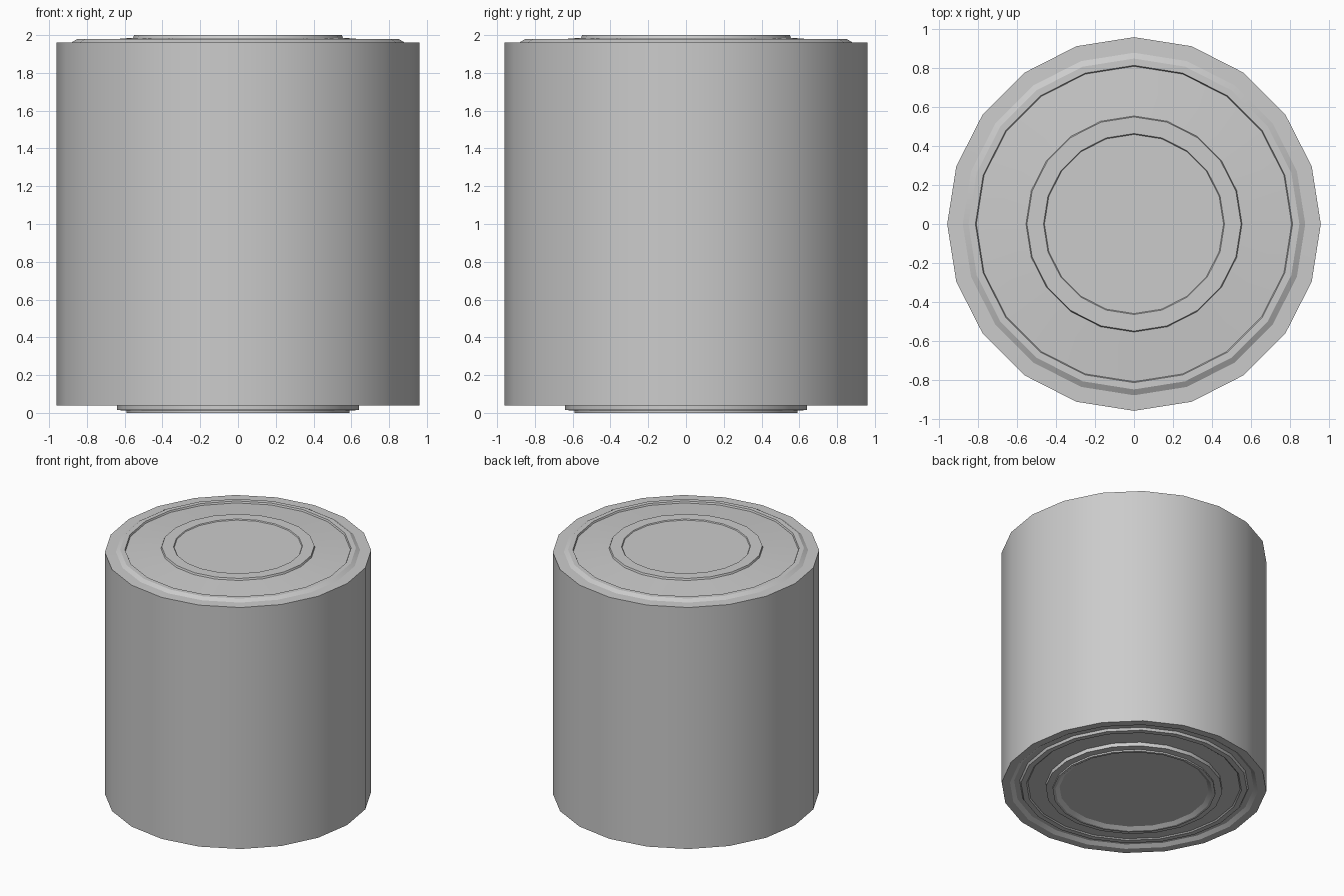
import bpy, bmesh, math

if "Cube" in bpy.data.objects:
    bpy.data.objects.remove(bpy.data.objects["Cube"])

SIDES = 20


def lathe(name, profile):
    """Spin a (radius, z) profile around z; a radius of 0 closes the end."""
    bm = bmesh.new()
    rings = []
    for r, z in profile:
        if r == 0:
            rings.append([bm.verts.new((0, 0, z))] * SIDES)
        else:
            rings.append([bm.verts.new((r * math.cos(2 * math.pi * i / SIDES),
                                        r * math.sin(2 * math.pi * i / SIDES), z))
                          for i in range(SIDES)])
    for low, high in zip(rings, rings[1:]):
        for i in range(SIDES):
            j = (i + 1) % SIDES
            loop = list(dict.fromkeys((low[i], low[j], high[j], high[i])))
            bm.faces.new(loop)
    me = bpy.data.meshes.new(name)
    bm.to_mesh(me)
    bm.free()
    ob = bpy.data.objects.new(name, me)
    bpy.context.collection.objects.link(ob)
    bpy.ops.object.select_all(action='DESELECT')
    ob.select_set(True)
    bpy.context.view_layer.objects.active = ob
    bpy.ops.object.shade_smooth_by_angle(angle=math.radians(25))
    return ob


# Profiles run from bottom to top so that faces point outwards.
# Base: raised foot with a dished centre, and a shallow groove near the edge
lathe("base", [
    (0, 0.02), (0.54, 0.02), (0.57, 0.0), (0.59, 0.0), (0.59, 0.012),
    (0.64, 0.015), (0.64, 0.045), (0.77, 0.05), (0.78, 0.042),
    (0.82, 0.042), (0.83, 0.06), (0.87, 0.06), (0.90, 0.04), (0.96, 0.04)])

# Straight side wall
lathe("side_wall", [(0.96, 0.04), (0.96, 1.96)])

# Lid: bevelled rim, gently sloping ring and raised centre disc
lathe("lid", [
    (0.96, 1.96), (0.88, 1.962), (0.85, 1.98), (0.815, 1.98), (0.81, 1.967),
    (0.555, 1.986), (0.55, 2.0), (0.465, 2.0), (0.46, 1.993), (0, 1.993)])
